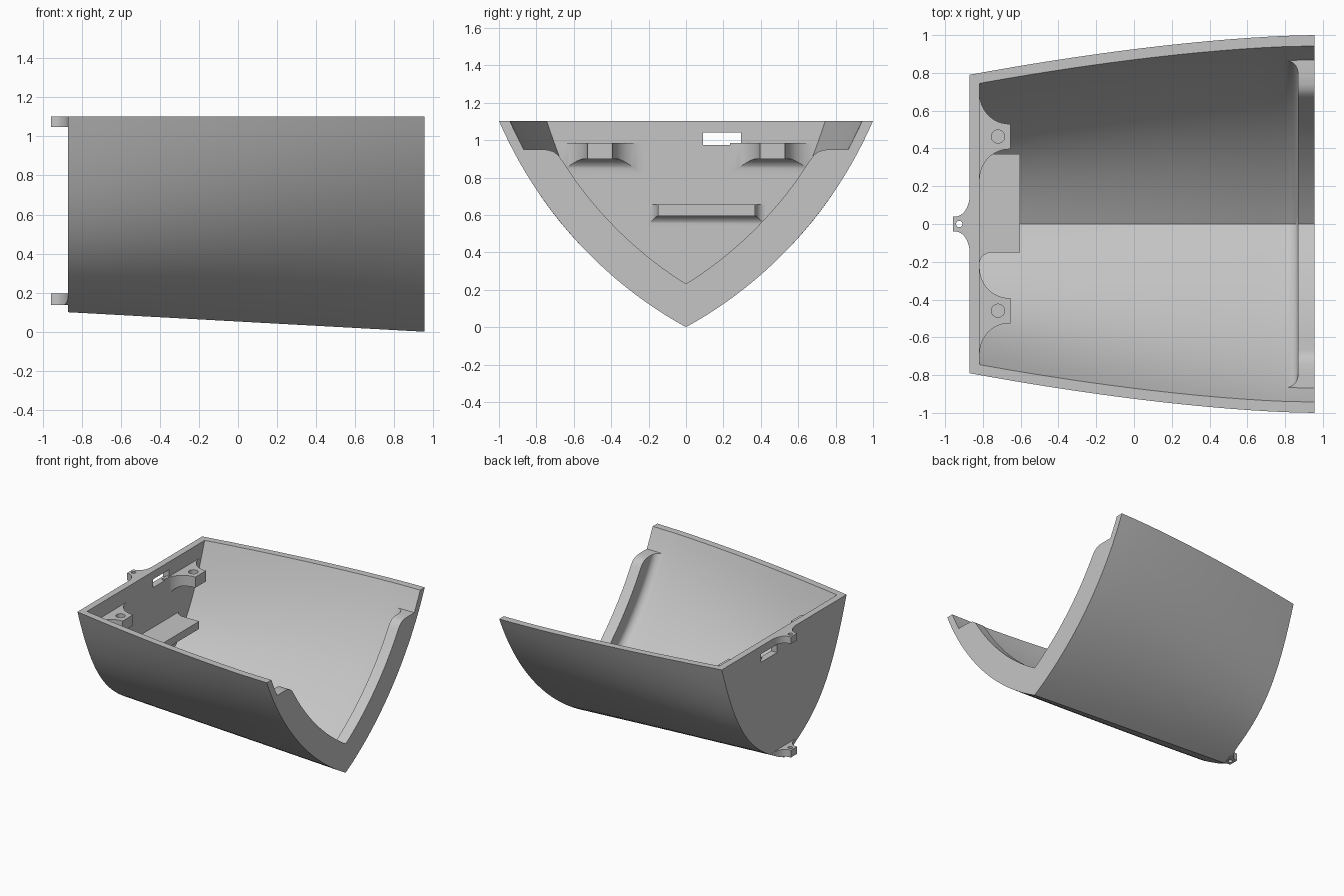
import bpy, bmesh, math
from mathutils import Matrix, Vector

if "Cube" in bpy.data.objects:
    bpy.data.objects.remove(bpy.data.objects["Cube"], do_unlink=True)

grey = bpy.data.materials.new("light grey plastic")
grey.use_nodes = True
colour = (0.56, 0.56, 0.56, 1)
grey.diffuse_color = colour
grey.node_tree.nodes["Principled BSDF"].inputs["Base Color"].default_value = colour

TOP, X0, X1 = 1.103, -0.87, 0.955
WALL, INNER = 0.052, -0.817


def make_object(name, bm):
    bmesh.ops.recalc_face_normals(bm, faces=bm.faces)
    mesh = bpy.data.meshes.new(name)
    bm.to_mesh(mesh)
    bm.free()
    mesh.materials.append(grey)
    ob = bpy.data.objects.new(name, mesh)
    bpy.context.collection.objects.link(ob)
    return ob


def loft(name, rings):
    """Closed solid through rings of equal length."""
    bm = bmesh.new()
    loops = [[bm.verts.new(p) for p in ring] for ring in rings]
    n = len(loops[0])
    for a, b in zip(loops, loops[1:]):
        for i in range(n):
            j = (i + 1) % n
            bm.faces.new((a[i], a[j], b[j], b[i]))
    bm.faces.new(loops[0])
    bm.faces.new(loops[-1])
    return make_object(name, bm)


def cylinder(x, y, z, radius, depth, axis="Z"):
    bm = bmesh.new()
    bmesh.ops.create_cone(bm, cap_ends=True, segments=24, radius1=radius, radius2=radius, depth=depth)
    if axis == "X":
        bm.transform(Matrix.Rotation(math.pi / 2, 4, "Y"))
    bm.transform(Matrix.Translation((x, y, z)))
    return make_object("hole_cutter", bm)


def box(lo, hi):
    lo, hi = Vector(lo), Vector(hi)
    bm = bmesh.new()
    bmesh.ops.create_cube(bm, size=1, matrix=Matrix.Translation((lo + hi) / 2) @ Matrix.Diagonal((*(hi - lo), 1)))
    return make_object("box_cutter", bm)


def combine(ob, tool, operation="DIFFERENCE", keep=False):
    mod = ob.modifiers.new("cut", "BOOLEAN")
    mod.operation, mod.object, mod.solver = operation, tool, "EXACT"
    graph = bpy.context.evaluated_depsgraph_get()
    mesh = bpy.data.meshes.new_from_object(ob.evaluated_get(graph))
    ob.modifiers.clear()
    ob.data = mesh
    if not keep:
        bpy.data.objects.remove(tool, do_unlink=True)


def solve(fn, target, lo, hi):
    for _ in range(40):
        mid = (lo + hi) / 2
        lo, hi = (mid, hi) if fn(mid) < target else (lo, mid)
    return lo


def span(a, b, n):
    return [a + (b - a) * i / n for i in range(n + 1)]


def section(x, offset=0.0, low=None, lift=0.0):
    """Half cross-section from keel to top edge, fuller towards the closed end."""
    t = (X1 - min(x, X1)) / (X1 - X0)
    start = Vector((0, 0.10 * t))
    end = Vector((1 - 0.21 * t ** 1.6, TOP))
    a, b = math.radians(28.8 - 4.8 * t), math.radians(66.6 + 5.4 * t)
    d0, d1 = Vector((math.cos(a), math.sin(a))), Vector((math.cos(b), math.sin(b)))
    chord, cross = end - start, d0.cross(d1)
    f = 0.648 + 0.14 * t
    p1 = start + d0 * (f * chord.cross(d1) / cross)
    p2 = end - d1 * (f * d0.cross(chord) / cross)

    def point(u):
        v = 1 - u
        p = start * v ** 3 + p1 * (3 * v * v * u) + p2 * (3 * v * u * u) + end * u ** 3
        d = (p1 - start) * (v * v) + (p2 - p1) * (2 * u * v) + (end - p2) * (u * u)
        d.normalize()
        return p + Vector((-d.y, d.x)) * offset

    if low is None:
        u0 = solve(lambda u: point(u).x, 0, -0.01, 0.6)
    else:
        u0 = solve(lambda u: point(u).y, low, 0, 1)
    u1 = solve(lambda u: point(u).y, TOP, 0.5, 1.2)
    half = [tuple(point(u)) for u in span(u0, u1, 24)]
    if lift:
        half.append((half[-1][0], TOP + lift))
    return half


def ring(x, half):
    left = half[1:] if abs(half[0][0]) < 1e-4 else half
    return [(x, y, z) for y, z in half] + [(x, -y, z) for y, z in reversed(left)]


# Outer hull solid, and an extended copy used to trim fittings
hull = loft("hull_shell", [ring(x, section(x)) for x in span(X0, X1, 16)])
trim = loft("trim_solid", [ring(x, section(max(x, X0))) for x in [-1.1] + span(X0, X1, 16)])
trim.hide_render = True

# Main cavity, ending in a fillet against the thick end rim
rings = [ring(x, section(x, WALL, lift=0.1)) for x in span(INNER, 0.80, 14)]
for a in span(0, math.pi / 2, 8)[1:]:
    rings.append(ring(0.80 + 0.068 * math.sin(a),
                      section(0.80 + 0.068 * math.sin(a), WALL + 0.06 * (1 - math.cos(a)), lift=0.1)))
combine(hull, loft("cavity_cutter", rings))

# Opening through the end rim with rounded shoulders
opening = [p for p in section(X1, 0.2) if p[1] < 0.84]
opening += [(0.665, 0.895), (0.685, 0.922), (0.71, 0.939), (0.74, 0.948), (0.79, 0.951), (0.79, 1.2)]
combine(hull, loft("rim_cutter", [ring(x, opening) for x in (0.84, 1.0)]))

# Notches above the shoulders
combine(hull, loft("notch_cutter", [ring(x, section(x, WALL + 0.001, low=0.951, lift=0.1))
                                    for x in (0.79, 0.85, 0.9, 1.0)]))

# Slot in the end wall and pin holes in the rim
combine(hull, box((-0.95, 0.09, 0.974), (-0.75, 0.295, 1.04)))
for y, z in ((0.49, 0.515), (-0.453, 0.457)):
    combine(hull, cylinder(0.91, y, z, 0.018, 0.2, "X"))


def flared(base, tip, y0, y1, rx, ry, root):
    """Plan of a tab widening in concave curves where it meets the wall."""
    d = 1 if tip > base else -1
    side = [(base + d * rx * (1 - math.cos(a)), ry * (1 - math.sin(a)))
            for a in span(0, math.pi / 2, 12)]
    low = [(root, y0 - ry)] + [(x, y0 - e) for x, e in side] + [(tip, y0)]
    high = [(tip, y1)] + [(x, y1 + e) for x, e in reversed(side)] + [(root, y1 + ry)]
    return low + high


def bracket(name, plan, bottom, top, radius):
    """Flat tab with a concave fillet between its underside and the end wall."""
    ob = loft(name, [[(x, y, z) for x, y in plan] for z in (bottom - radius - 0.05, top)])
    profile = [(-0.86, top + 0.05), (-0.5, top + 0.05), (-0.5, bottom)]
    profile += [(INNER + radius * (1 - math.sin(a)), bottom - radius * (1 - math.cos(a)))
                for a in span(0, math.pi / 2, 8)]
    profile.append((-0.86, bottom - radius))
    combine(ob, loft("underside", [[(x, y, z) for x, z in profile] for y in (-1, 1)]), "INTERSECT")
    combine(ob, trim, "INTERSECT", keep=True)
    return ob


fittings = []

# Screw bosses inside the end wall
for name, y in (("left_boss", 0.463), ("right_boss", -0.459)):
    plan = flared(INNER, -0.655, y - 0.067, y + 0.067, 0.155, 0.16, -0.84)
    boss = bracket(name, plan, 0.90, 0.985, 0.078)
    combine(boss, cylinder(-0.72, y, 0.98, 0.035, 0.12))
    fittings.append(boss)

# Shelf with a filleted underside
plan = flared(INNER, -0.603, -0.15, 0.37, 0.07, 0.055, -0.84)
fittings.append(bracket("shelf", plan, 0.595, 0.655, 0.052))

# Hinge ears outside the end wall
for name, z0, z1 in (("upper_ear", 1.047, TOP), ("lower_ear", 0.137, 0.195)):
    plan = flared(X0, -0.957, -0.04, 0.04, 0.075, 0.115, -0.85)
    ear = loft(name, [[(x, y, z) for x, y in plan] for z in (z0, z1)])
    if name == "lower_ear":
        combine(ear, trim, "INTERSECT", keep=True)
    combine(ear, cylinder(-0.925, 0, (z0 + z1) / 2, 0.017, 0.2))
    fittings.append(ear)

bpy.data.objects.remove(trim, do_unlink=True)

# Smooth curved walls, sharp creases
bpy.ops.object.select_all(action="DESELECT")
for ob in [hull] + fittings:
    ob.select_set(True)
bpy.context.view_layer.objects.active = hull
bpy.ops.object.shade_smooth_by_angle(angle=math.radians(28))
